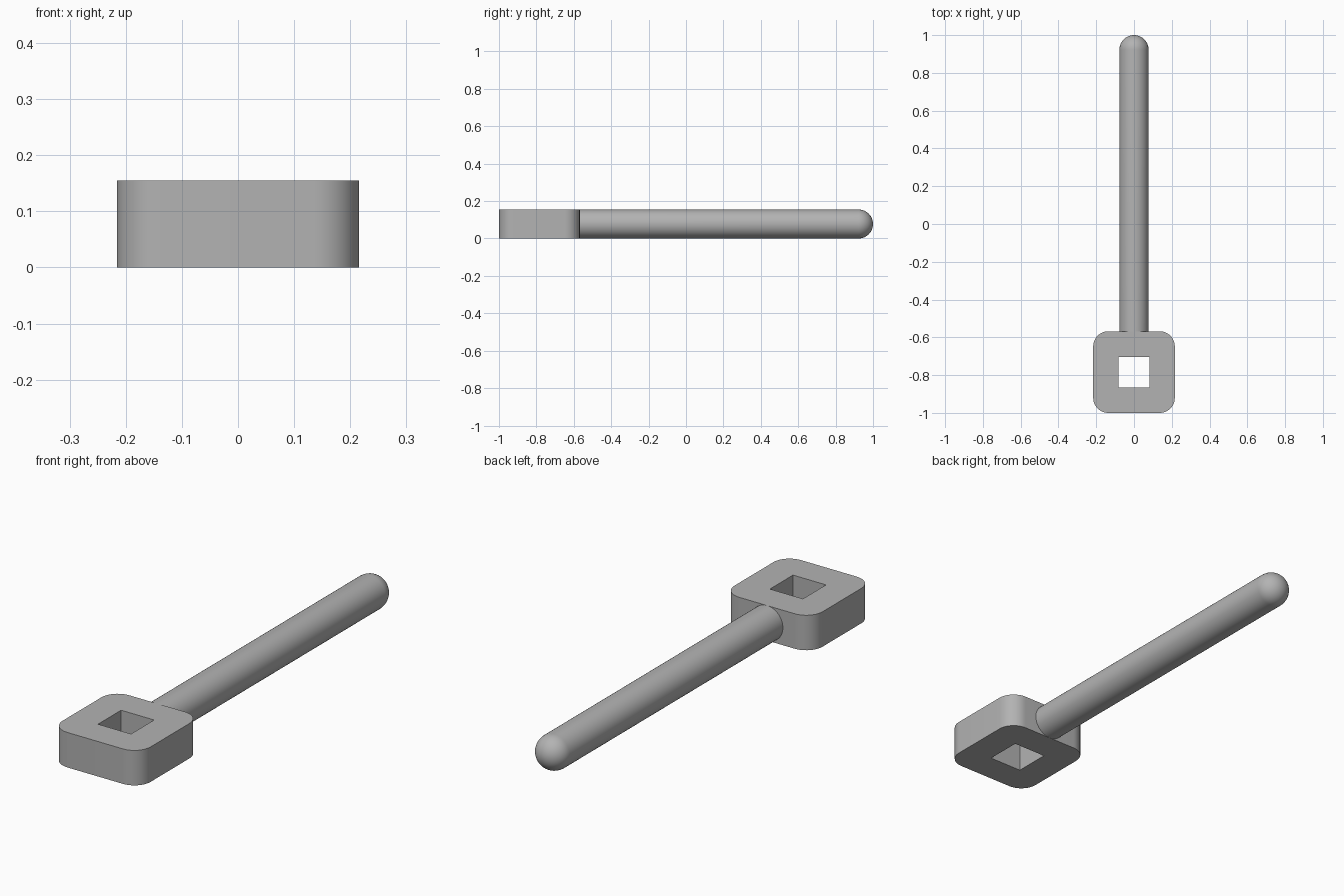
import bpy, bmesh
from math import pi, sin, cos, radians
from mathutils import Vector, Matrix

cube = bpy.data.objects.get("Cube")
if cube:
    bpy.data.objects.remove(cube, do_unlink=True)

THICK = 0.155
R = THICK / 2
HEAD_HALF, HOLE_HALF, CORNER = 0.216, 0.081, 0.08
HEAD_Y = HEAD_HALF - 1

grey = bpy.data.materials.new("plain grey")
grey.use_nodes = True
color = (0.45, 0.45, 0.45, 1)
grey.diffuse_color = color
grey.node_tree.nodes["Principled BSDF"].inputs["Base Color"].default_value = color


def finish(bm, name):
    """Turn the bmesh into a smooth-shaded object with sharp edges kept."""
    bmesh.ops.recalc_face_normals(bm, faces=bm.faces)
    mesh = bpy.data.meshes.new(name)
    bm.to_mesh(mesh)
    bm.free()
    mesh.materials.append(grey)
    ob = bpy.data.objects.new(name, mesh)
    bpy.context.collection.objects.link(ob)
    bpy.ops.object.select_all(action='DESELECT')
    ob.select_set(True)
    bpy.context.view_layer.objects.active = ob
    bpy.ops.object.shade_smooth_by_angle(angle=radians(30))
    return ob


def square_loop(bm, half, radius=0, steps=0):
    """Closed loop of edges round a square, with optional rounded corners."""
    verts = []
    for q in range(4):
        turn = Matrix.Rotation(q * pi / 2, 3, 'Z')
        for i in range(steps + 1):
            a = i / max(steps, 1) * pi / 2
            c = half - radius
            p = Vector((c + radius * cos(a), c + radius * sin(a), 0))
            verts.append(bm.verts.new(turn @ p + Vector((0, HEAD_Y, 0))))
    return [bm.edges.new((v, verts[i - 1])) for i, v in enumerate(verts)]


# Head: rounded square plate with a square through-hole
bm = bmesh.new()
edges = square_loop(bm, HEAD_HALF, CORNER, 12) + square_loop(bm, HOLE_HALF)
bmesh.ops.triangle_fill(bm, edges=edges, use_beauty=True, normal=(0, 0, 1))
top = bmesh.ops.extrude_face_region(bm, geom=bm.faces[:], use_keep_orig=True)
bmesh.ops.translate(bm, vec=(0, 0, THICK),
                    verts=[g for g in top["geom"] if isinstance(g, bmesh.types.BMVert)])
finish(bm, "head")

# Handle: round bar with a domed end, spun about its long axis
bm = bmesh.new()
start, dome = HEAD_Y + HEAD_HALF - 0.04, 1 - R
profile = [(0, start), (R, start)]
profile += [(R * cos(i * pi / 24), dome + R * sin(i * pi / 24)) for i in range(13)]
verts = [bm.verts.new((r, y, R)) for r, y in profile]
line = [bm.edges.new(pair) for pair in zip(verts, verts[1:])]
bmesh.ops.spin(bm, geom=verts + line, cent=(0, 0, R), axis=(0, 1, 0),
               angle=2 * pi, steps=48, use_duplicate=False)
bmesh.ops.remove_doubles(bm, verts=bm.verts, dist=1e-4)
finish(bm, "handle")
